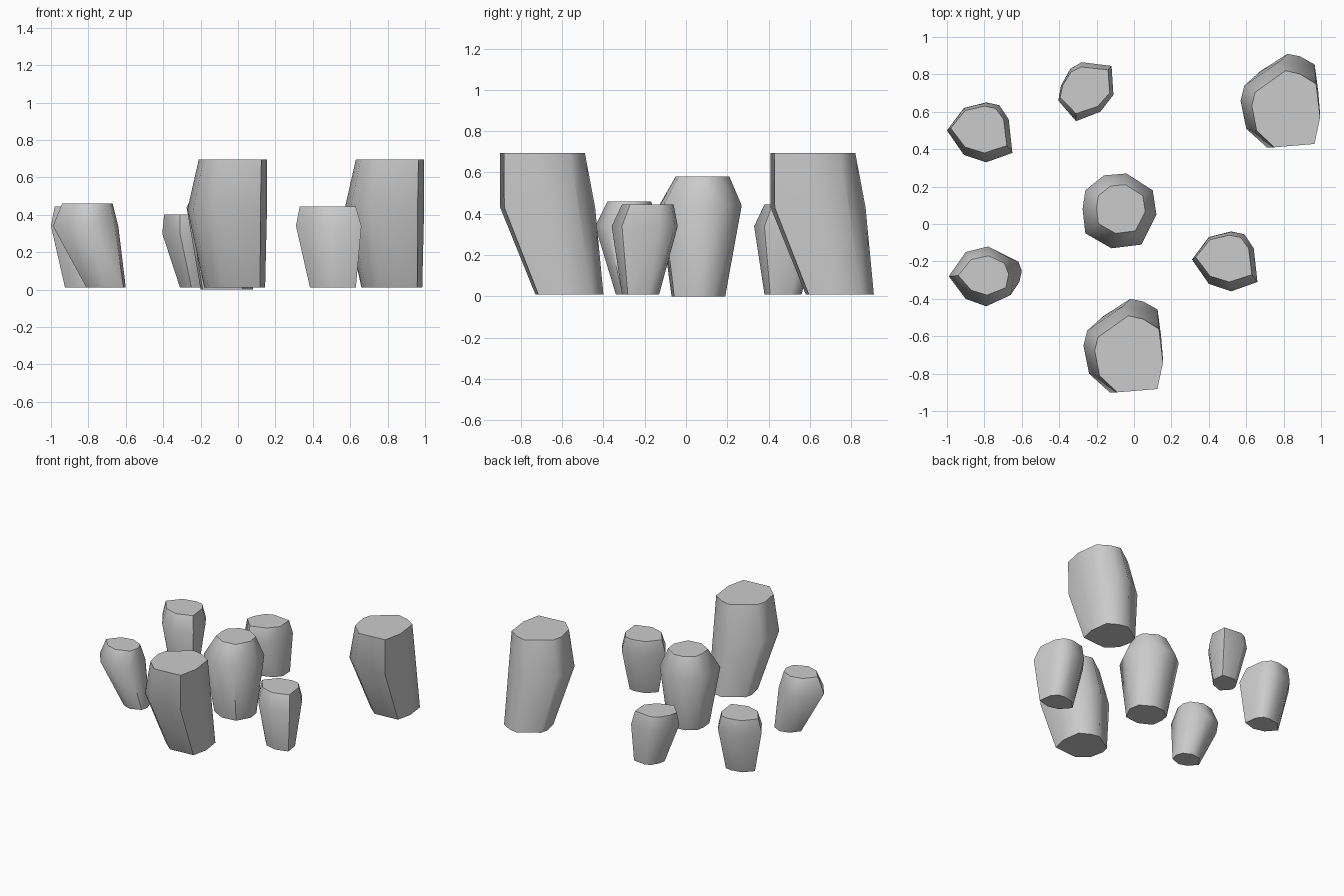
import bpy, bmesh

if "Cube" in bpy.data.objects:
    bpy.data.objects.remove(bpy.data.objects["Cube"])


def fit(outline, box, z):
    """Stretch an outline into the box (x0, x1, y0, y1) at height z."""
    xs, ys = [p[0] for p in outline], [p[1] for p in outline]
    x0, x1, y0, y1 = box
    sx = (x1 - x0) / (max(xs) - min(xs))
    sy = (y1 - y0) / (max(ys) - min(ys))
    return [(x0 + (x - min(xs)) * sx, y0 + (y - min(ys)) * sy, z) for x, y in outline]


def rock(name, outline, belly_z, top_box, top_z, base_box, base_z=0.01, copy=None):
    """Convex stone through a base ring, a belly ring and a top ring."""
    bm = bmesh.new()
    rings = (fit(outline, base_box, base_z)
             + [(x, y, belly_z) for x, y in outline]
             + fit(outline, top_box, top_z))
    verts = [bm.verts.new(p) for p in rings]
    hull = bmesh.ops.convex_hull(bm, input=verts)
    loose = {g for g in hull["geom_interior"] + hull["geom_unused"]
             if isinstance(g, bmesh.types.BMVert)}
    bmesh.ops.delete(bm, geom=list(loose), context='VERTS')
    bmesh.ops.recalc_face_normals(bm, faces=bm.faces)
    mesh = bpy.data.meshes.new(name)
    bm.to_mesh(mesh)
    bm.free()
    for i, offset in enumerate([(0, 0)] + ([copy] if copy else [])):
        ob = bpy.data.objects.new(name if i == 0 else name + "_copy", mesh)
        ob.location = (offset[0], offset[1], 0)
        bpy.context.collection.objects.link(ob)
        bpy.ops.object.select_all(action='DESELECT')
        ob.select_set(True)
        bpy.context.view_layer.objects.active = ob
        if i == 0:
            bpy.ops.object.shade_smooth_by_angle(angle=0.9)


# Two tall leaning rocks
rock("tall_rock",
     [(-0.27, -0.65), (-0.25, -0.57), (-0.06, -0.44), (0.03, -0.46), (0.13, -0.52),
      (0.155, -0.72), (0.12, -0.88), (-0.13, -0.9), (-0.24, -0.8)],
     0.43, (-0.21, 0.155, -0.9, -0.49), 0.695, (-0.18, 0.145, -0.73, -0.4),
     copy=(0.84, 1.31))

# Central rounded rock
rock("centre_rock",
     [(-0.275, 0.08), (-0.26, 0.18), (-0.16, 0.26), (-0.04, 0.27), (0.1, 0.18),
      (0.12, 0.05), (0.04, -0.11), (-0.12, -0.13), (-0.26, -0.05)],
     0.44, (-0.2, 0.06, -0.05, 0.21), 0.58, (-0.2, 0.08, -0.07, 0.19), 0.0)

# Two matching small rocks
rock("small_rock",
     [(0.31, -0.19), (0.4, -0.07), (0.52, -0.04), (0.59, -0.055), (0.64, -0.13),
      (0.66, -0.31), (0.52, -0.36), (0.4, -0.32)],
     0.34, (0.33, 0.63, -0.31, -0.06), 0.445, (0.385, 0.63, -0.31, -0.13),
     copy=(-1.31, 0.69))

# Left rock with its foot leaning outward
rock("left_rock",
     [(-0.99, -0.28), (-0.9, -0.15), (-0.78, -0.12), (-0.67, -0.18), (-0.64, -0.27),
      (-0.66, -0.38), (-0.79, -0.44), (-0.9, -0.4)],
     0.34, (-0.94, -0.67, -0.38, -0.17), 0.46, (-0.81, -0.6, -0.34, -0.17))

# Short rear rock
rock("rear_rock",
     [(-0.405, 0.66), (-0.39, 0.74), (-0.34, 0.83), (-0.28, 0.865), (-0.12, 0.845),
      (-0.11, 0.69), (-0.18, 0.6), (-0.31, 0.55)],
     0.3, (-0.395, -0.13, 0.59, 0.84), 0.4, (-0.31, -0.12, 0.64, 0.83))
